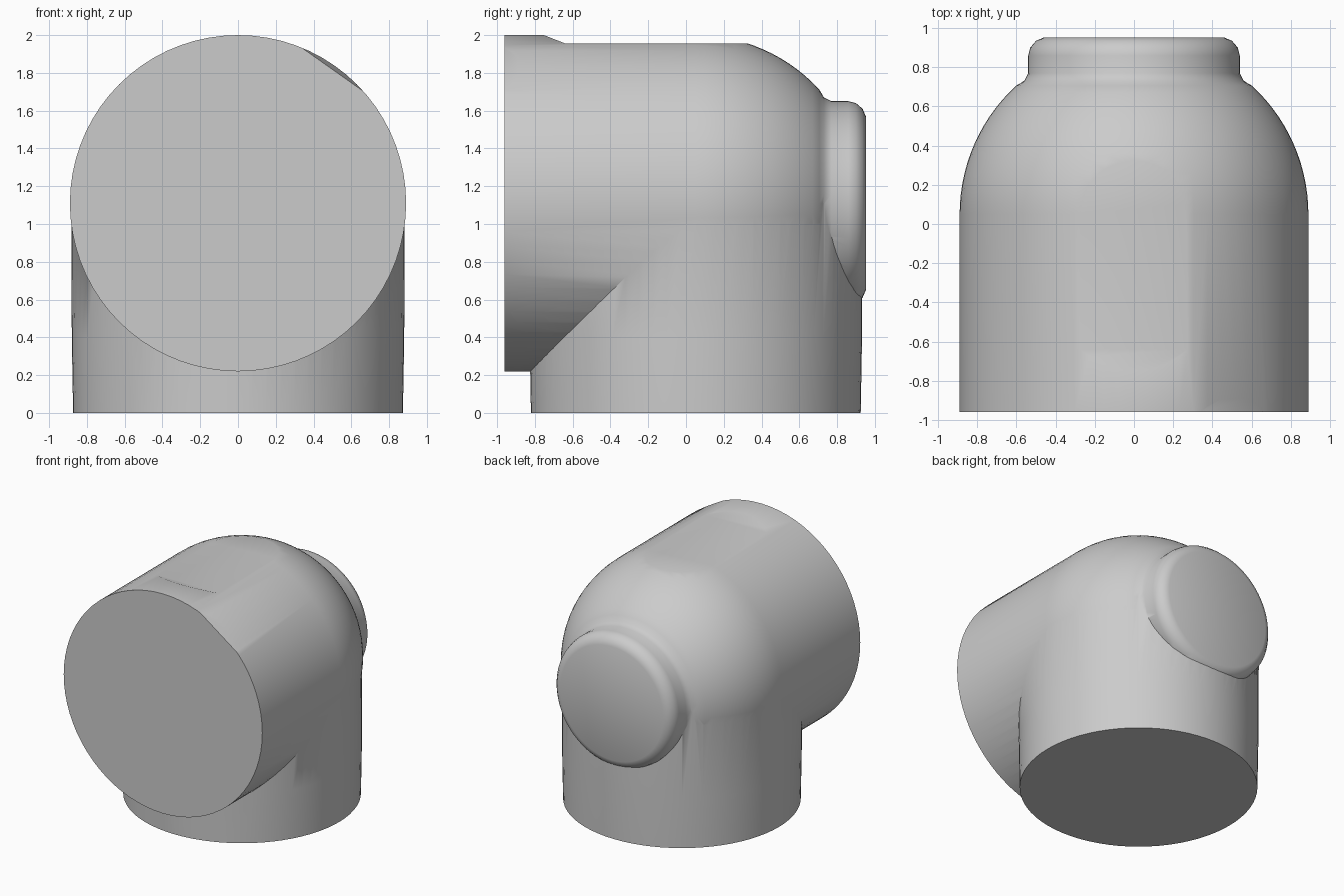
import bpy, bmesh, math
from mathutils import Matrix, Vector

if "Cube" in bpy.data.objects:
    bpy.data.objects.remove(bpy.data.objects["Cube"], do_unlink=True)

AXIS_Z = 1.11      # height of the horizontal pipe axis
CENTER_Y = 0.05    # vertical pipe axis
R = 0.89           # horizontal pipe radius
SEGMENTS = 72

grey = bpy.data.materials.new("plain_grey")
grey.use_nodes = True
tone = (0.6, 0.6, 0.6, 1)
grey.diffuse_color = tone
grey.node_tree.nodes["Principled BSDF"].inputs["Base Color"].default_value = tone


def add_object(name, bm):
    bmesh.ops.recalc_face_normals(bm, faces=bm.faces)
    mesh = bpy.data.meshes.new(name)
    bm.to_mesh(mesh)
    bm.free()
    obj = bpy.data.objects.new(name, mesh)
    bpy.context.collection.objects.link(obj)
    mesh.materials.append(grey)
    return obj


def lathe(name, profile, matrix):
    """Closed solid from (radius, height) rings about local z."""
    bm = bmesh.new()
    rings = []
    for r, h in profile:
        rings.append([bm.verts.new((r * math.cos(a), r * math.sin(a), h))
                      for a in (2 * math.pi * i / SEGMENTS for i in range(SEGMENTS))])
    for low, high in zip(rings, rings[1:]):
        for i in range(SEGMENTS):
            j = (i + 1) % SEGMENTS
            bm.faces.new((low[i], low[j], high[j], high[i]))
    bm.faces.new(rings[0])
    bm.faces.new(rings[-1])
    bm.transform(matrix)
    return add_object(name, bm)


def boolean(target, other, operation):
    mod = target.modifiers.new(operation, "BOOLEAN")
    mod.operation = operation
    mod.solver = "EXACT"
    mod.object = other
    bpy.context.view_layer.objects.active = target
    bpy.ops.object.modifier_apply(modifier=mod.name)
    bpy.data.objects.remove(other, do_unlink=True)


# Horizontal pipe with domed back and round end plug, turned about y
dome = [(R * math.cos(t), CENTER_Y + R * math.sin(t))
        for t in (math.radians(47.5) * i / 14 for i in range(15))]
plug = [(0.56, 0.73), (0.54, 0.77), (0.54, 0.86), (0.53, 0.9),
        (0.5, 0.935), (0.46, 0.952)]
along_y = Matrix.Translation((0, 0, AXIS_Z)) @ Matrix.Rotation(-math.pi / 2, 4, "X")
elbow = lathe("elbow_body", [(R, -0.96)] + dome + plug, along_y)

# Vertical pipe
riser = lathe("vertical_pipe", [(0.873, 0), (0.88, 0.4), (0.882, AXIS_Z)],
              Matrix.Translation((0, CENTER_Y + 0.002, 0)))
boolean(elbow, riser, "UNION")

# Shallow flat along the top, with a sloped front end
bm = bmesh.new()
bmesh.ops.create_cube(bm, size=1)
for v in bm.verts:
    front, top = v.co.y < 0, v.co.z > 0
    v.co.z = 2.05 if top else 1.956
    v.co.y = (-0.88 if top else -0.64) if front else 0.6
boolean(elbow, add_object("top_flat_cutter", bm), "DIFFERENCE")

# Small chipped facet on the front rim
a, b, c = Vector((0.36, -0.96, 1.917)), Vector((0.6, -0.96, 1.76)), Vector((0.5, -0.885, 1.845))
b.z = AXIS_Z + math.sqrt(R * R - b.x * b.x) - 0.02
normal = (b - a).cross(c - a).normalized()
if normal.y > 0:
    normal = -normal
bm = bmesh.new()
bmesh.ops.create_cube(bm, size=0.4)
turn = normal.to_track_quat("Z", "Y").to_matrix().to_4x4()
bm.transform(Matrix.Translation((a + b) / 2 + normal * 0.2) @ turn)
boolean(elbow, add_object("chip_cutter", bm), "DIFFERENCE")

# Smooth shading with crisp end rims
bpy.ops.object.select_all(action="DESELECT")
elbow.select_set(True)
bpy.context.view_layer.objects.active = elbow
bpy.ops.object.shade_smooth_by_angle(angle=math.radians(35))
